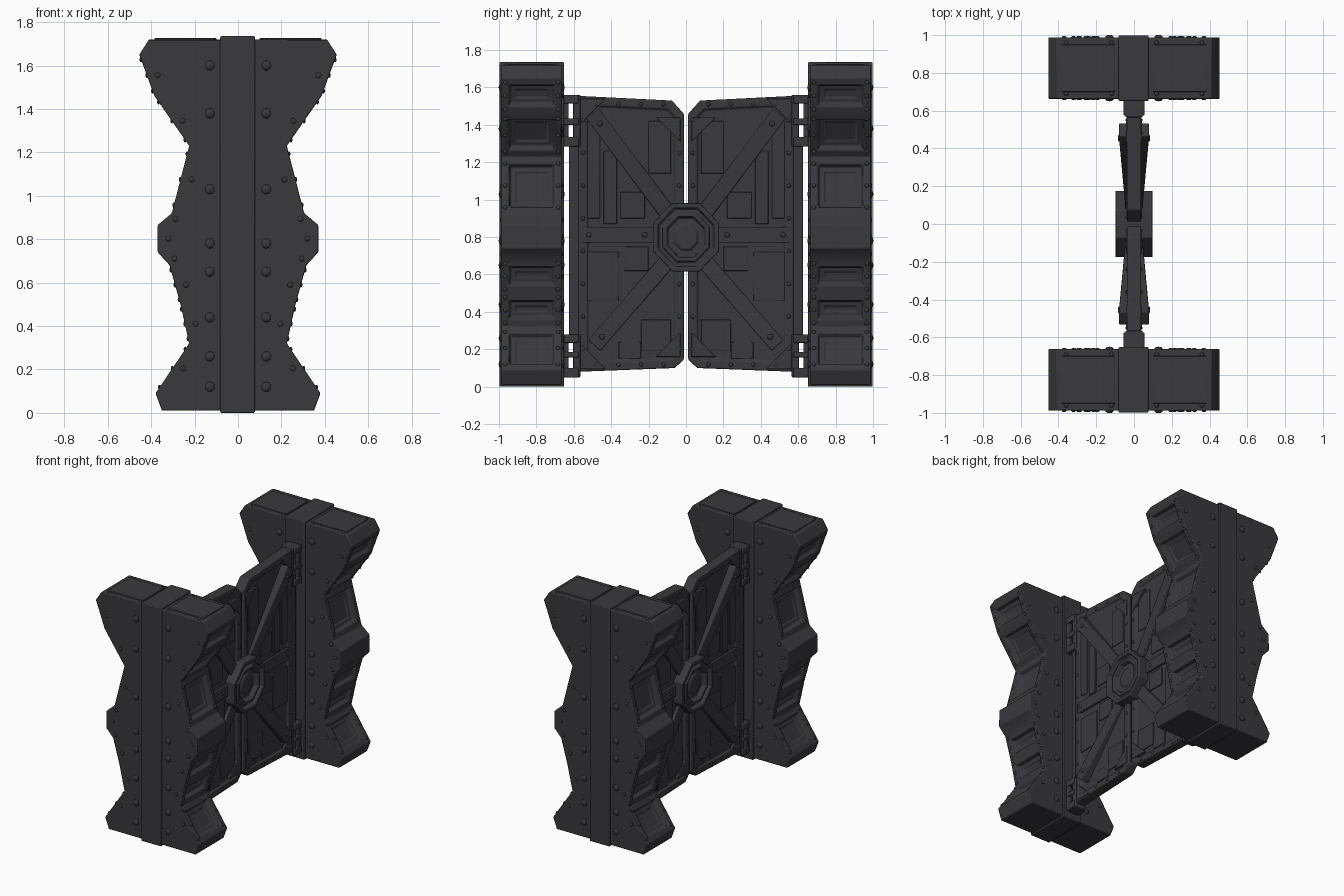
import bpy, bmesh, math
from mathutils import Vector, Matrix

if "Cube" in bpy.data.objects:
    bpy.data.objects.remove(bpy.data.objects["Cube"])

iron = bpy.data.materials.new("dark_iron")
iron.diffuse_color = (0.041, 0.040, 0.046, 1)
iron.use_nodes = True
iron.node_tree.nodes["Principled BSDF"].inputs["Base Color"].default_value = iron.diffuse_color


def finish(name, bm, bevel=0.0, angle=35):
    bmesh.ops.recalc_face_normals(bm, faces=bm.faces)
    me = bpy.data.meshes.new(name)
    bm.to_mesh(me)
    bm.free()
    me.materials.append(iron)
    ob = bpy.data.objects.new(name, me)
    bpy.context.collection.objects.link(ob)
    if bevel:
        m = ob.modifiers.new("bevel", 'BEVEL')
        m.width, m.segments, m.limit_method = bevel, 2, 'ANGLE'
        m.angle_limit = math.radians(28)
    bpy.ops.object.select_all(action='DESELECT')
    ob.select_set(True)
    bpy.context.view_layer.objects.active = ob
    bpy.ops.object.shade_smooth_by_angle(angle=math.radians(angle))
    return ob


def box(bm, x0, x1, y0, y1, z0, z1):
    c = Vector((x0 + x1, y0 + y1, z0 + z1)) / 2
    s = Matrix.Diagonal((abs(x1 - x0), abs(y1 - y0), abs(z1 - z0), 1))
    bmesh.ops.create_cube(bm, size=1, matrix=Matrix.Translation(c) @ s)


def prism(bm, pts, axis, lo, hi):
    """Extrude a 2D outline along x (pts are y,z) or y (pts are x,z)."""
    def at(p, d):
        return (d, p[0], p[1]) if axis == 'x' else (p[0], d, p[1])
    a = [bm.verts.new(at(p, lo)) for p in pts]
    b = [bm.verts.new(at(p, hi)) for p in pts]
    bm.faces.new(a)
    bm.faces.new(b)
    for i in range(len(pts)):
        j = (i + 1) % len(pts)
        bm.faces.new((a[i], a[j], b[j], b[i]))
    bmesh.ops.recalc_face_normals(bm, faces=bm.faces)


def inset(bm, faces, *steps):
    for thick, depth in steps:
        bmesh.ops.inset_individual(bm, faces=faces, thickness=thick, depth=depth, use_even_offset=True)


def rivet(bm, pos, r, flat):
    """Half-sunk dome; flat is the axis it is squashed along."""
    s = [r, r, r]
    s[flat] = r * 0.6
    bmesh.ops.create_uvsphere(bm, u_segments=10, v_segments=6, radius=1,
                              matrix=Matrix.Translation(pos) @ Matrix.Diagonal((*s, 1)))


# Post outline, right half, top to bottom
half = [(0.41, 1.72), (0.455, 1.65), (0.385, 1.46), (0.225, 1.23), (0.305, 0.92),
        (0.37, 0.865), (0.37, 0.74), (0.315, 0.68), (0.265, 0.50), (0.225, 0.32),
        (0.38, 0.09), (0.35, 0.01)]
outline = half + [(-x, z) for x, z in reversed(half)]
RIVET_Z = (1.6, 1.38, 1.03, 0.78, 0.65, 0.44, 0.26, 0.12)

for s, tag in ((-1, "front"), (1, "back")):
    # Post body with recessed side panels
    bm = bmesh.new()
    prism(bm, outline, 'y', s * 0.663, s * 0.988)
    sides = [f for f in bm.faces if abs(f.normal.x) > 0.5 and f.calc_area() > 0.05]
    inset(bm, sides, (0.04, 0), (0.012, -0.03), (0.022, 0), (0.008, -0.008))
    finish(tag + "_post", bm, 0.012)

    # Raised strap wrapped round the post
    bm = bmesh.new()
    box(bm, -0.082, 0.078, s * 0.652, s * 0.998, 0, 1.735)
    finish(tag + "_post_strap", bm, 0.006)

    # Thin cover plates on the post top
    bm = bmesh.new()
    for m in (-1, 1):
        box(bm, m * 0.10, m * 0.385, s * 0.70, s * 0.95, 1.71, 1.726)
    finish(tag + "_post_top_plates", bm, 0.003)

    # Rivets on faces and side frames of the post
    bm = bmesh.new()
    for m in (-1, 1):
        for y in (0.663, 0.988):
            for z in RIVET_Z:
                rivet(bm, (m * 0.13, s * y, z), 0.023, 1)
            for (x0, z0), (x1, z1) in zip(half[1:], half[2:-1]):
                rivet(bm, (m * ((x0 + x1) / 2 - 0.05), s * y, (z0 + z1) / 2), 0.013, 1)
        for (x0, z0), (x1, z1) in zip(half[1:], half[2:-1]):
            if abs(z0 - z1) < 0.15:
                continue
            for t in (0.12, 0.5, 0.88):
                for y in (0.684, 0.967):
                    rivet(bm, (m * (x0 + (x1 - x0) * t), s * y, z0 + (z1 - z0) * t), 0.012, 0)
        for y in (0.69, 0.96):
            for x in (0.12, 0.36):
                rivet(bm, (m * x, s * y, 1.72), 0.012, 2)
    finish(tag + "_post_rivets", bm)

    # Hinges: two plates joined by crossbars, holes between
    bm = bmesh.new()
    for bars in (((1.285, 1.335), (1.40, 1.435), (1.515, 1.56)),
                 ((0.05, 0.10), (0.155, 0.185), (0.235, 0.28))):
        z0, z1 = bars[0][0], bars[-1][1]
        box(bm, -0.05, 0.05, s * 0.628, s * 0.665, z0, z1)
        box(bm, -0.045, 0.045, s * 0.565, s * 0.603, z0, z1)
        for b0, b1 in bars:
            box(bm, -0.055, 0.055, s * 0.575, s * 0.655, b0, b1)
    finish(tag + "_hinges", bm, 0.005)

    # Upright rail along the hinge side of the door
    bm = bmesh.new()
    box(bm, -0.03, 0.03, s * 0.56, s * 0.625, 0.27, 1.29)
    finish(tag + "_door_rail", bm, 0.005)

    # Door leaf with raised border
    bm = bmesh.new()
    leaf = [(0.575, 0.08), (0.06, 0.10), (0.012, 0.145), (0.012, 1.46), (0.075, 1.53), (0.575, 1.555)]
    prism(bm, [(s * y, z) for y, z in leaf], 'x', -0.038, 0.038)
    caps = [f for f in bm.faces if abs(f.normal.x) > 0.9]
    inset(bm, caps, (0.045, 0), (0.008, -0.014))
    finish(tag + "_door_leaf", bm, 0.006)

    # Crossbar, patch plates and corner plates (run through both sides)
    bm = bmesh.new()
    box(bm, -0.04, 0.04, s * 0.10, s * 0.55, 0.77, 0.855)
    for y0, y1, z0, z1, t in ((0.37, 0.44, 0.87, 1.26, 0.034), (0.46, 0.53, 0.90, 1.42, 0.030),
                              (0.08, 0.20, 1.14, 1.42, 0.030), (0.22, 0.35, 0.90, 1.04, 0.031),
                              (0.36, 0.53, 0.46, 0.72, 0.031), (0.20, 0.33, 0.62, 0.75, 0.033),
                              (0.08, 0.24, 0.19, 0.36, 0.032), (0.24, 0.36, 0.15, 0.24, 0.029)):
        box(bm, -t, t, s * y0, s * y1, z0, z1)
    finish(tag + "_door_plates", bm, 0.004)
    bm = bmesh.new()
    for y, z, dy, dz in ((0.56, 1.54, -1, -1), (0.56, 0.095, -1, 1), (0.03, 1.44, 1, -1), (0.03, 0.16, 1, 1)):
        prism(bm, [(s * y, z), (s * (y + dy * 0.13), z), (s * y, z + dz * 0.13)], 'x', -0.042, 0.042)
    finish(tag + "_door_corner_plates", bm, 0.004)

    # Diagonal braces, thicker toward the outer end
    bm = bmesh.new()
    for (ya, za), (yb, zb) in (((0.50, 1.46), (0.10, 0.93)), ((0.49, 0.22), (0.10, 0.67))):
        d = Vector((yb - ya, zb - za)).normalized()
        n = Vector((-d.y, d.x)) * 0.043
        start = len(bm.verts)
        prism(bm, [(s * (ya + n.x), za + n.y), (s * (ya - n.x), za - n.y),
                   (s * (yb - n.x), zb - n.y), (s * (yb + n.x), zb + n.y)], 'x', -1, 1)
        bm.verts.ensure_lookup_table()
        for v in bm.verts[start:]:
            v.co.x *= 0.08 if abs(v.co.y) > 0.3 else 0.044
    finish(tag + "_door_braces", bm, 0.006)

    # Door rivets
    bm = bmesh.new()
    for m in (-1, 1):
        for i in range(8):
            z = 0.2 + i * 0.175
            for y in (0.036, 0.55):
                rivet(bm, (m * 0.038, s * y, z), 0.011, 0)
        for y in (0.12, 0.24, 0.36, 0.48):
            rivet(bm, (m * 0.038, s * y, 1.51), 0.011, 0)
            rivet(bm, (m * 0.038, s * y, 0.118), 0.011, 0)
        for y in (0.22, 0.52):
            rivet(bm, (m * 0.04, s * y, 0.812), 0.014, 0)
        for y, z in ((0.46, 1.407), (0.45, 0.266)):
            rivet(bm, (m * 0.077, s * y, z), 0.015, 0)
    finish(tag + "_door_rivets", bm)

# Central octagonal lock with stepped rings on both sides
bm = bmesh.new()
R = 0.183 / math.cos(math.pi / 8)
octagon = [(R * 0.96 * math.cos(a), 0.80 + R * math.sin(a))
           for a in (math.pi / 8 + i * math.pi / 4 for i in range(8))]
prism(bm, octagon, 'x', -0.098, 0.098)
caps = [f for f in bm.faces if abs(f.normal.x) > 0.9]
inset(bm, caps, (0.025, 0), (0.008, -0.025), (0.016, 0), (0.006, 0.018),
      (0.018, 0), (0.008, -0.03), (0.03, 0), (0.008, 0.012))
finish("lock_boss", bm, 0.004)
